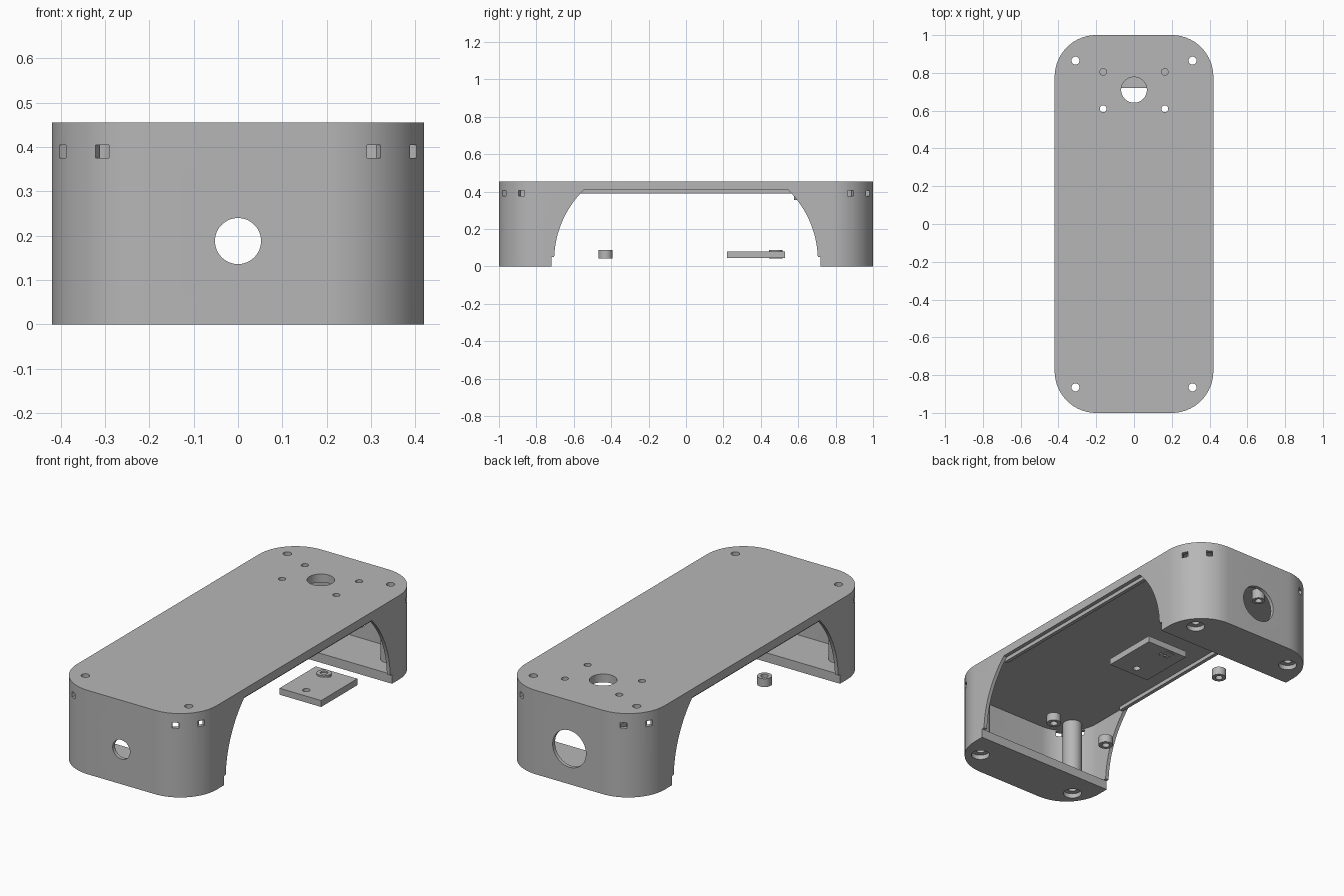
import bpy
import bmesh
from math import sin, cos, pi, radians, sqrt
from mathutils import Matrix, Vector

if "Cube" in bpy.data.objects:
    bpy.data.objects.remove(bpy.data.objects["Cube"], do_unlink=True)

grey = bpy.data.materials.new("plain_grey")
grey.use_nodes = True
COLOUR = (0.47, 0.47, 0.47, 1)
grey.diffuse_color = COLOUR
grey.node_tree.nodes["Principled BSDF"].inputs["Base Color"].default_value = COLOUR

HALF_X, HALF_Y, TOP = 0.42, 1.0, 0.455
CORNER, WALL = 0.22, 0.02
FLOOR, CEILING = 0.05, 0.41
SCREWS = [(x, y) for x in (-0.31, 0.31) for y in (-0.865, 0.865)]
MOUNTS = [(x, y) for x in (-0.163, 0.163) for y in (0.61, 0.805)]


def finish(name, bm):
    bmesh.ops.recalc_face_normals(bm, faces=bm.faces)
    mesh = bpy.data.meshes.new(name)
    bm.to_mesh(mesh)
    bm.free()
    mesh.materials.append(grey)
    obj = bpy.data.objects.new(name, mesh)
    bpy.context.collection.objects.link(obj)
    return obj


def prism(bm, outline, shift):
    """Extrude a closed outline of points along a vector."""
    face = bm.faces.new([bm.verts.new(p) for p in outline])
    result = bmesh.ops.extrude_face_region(bm, geom=[face])
    moved = [v for v in result["geom"] if isinstance(v, bmesh.types.BMVert)]
    bmesh.ops.translate(bm, verts=moved, vec=shift)


def tube(bm, x, y, z0, z1, r, sides=32):
    ring = [(x + r * cos(2 * pi * i / sides), y + r * sin(2 * pi * i / sides), z0)
            for i in range(sides)]
    prism(bm, ring, (0, 0, z1 - z0))


def box(bm, size, matrix):
    bmesh.ops.create_cube(bm, size=1, matrix=matrix @ Matrix.Diagonal((*size, 1)))


def rounded(bm, inset, z0, z1, steps=20):
    r = CORNER - inset
    points = []
    for k, (sx, sy) in enumerate([(1, 1), (-1, 1), (-1, -1), (1, -1)]):
        for i in range(steps + 1):
            a = (k + i / steps) * pi / 2
            points.append((sx * (HALF_X - CORNER) + r * cos(a),
                           sy * (HALF_Y - CORNER) + r * sin(a), z0))
    prism(bm, points, (0, 0, z1 - z0))


def combine(target, bm, operation):
    """Apply a boolean with temporary geometry."""
    helper = finish("helper", bm)
    helper.hide_render = True
    mod = target.modifiers.new("shape", "BOOLEAN")
    mod.operation, mod.solver, mod.object = operation, "EXACT", helper
    mod.use_self = True
    bpy.context.view_layer.objects.active = target
    bpy.ops.object.modifier_apply(modifier=mod.name)
    bpy.data.objects.remove(helper, do_unlink=True)


def smooth(obj):
    bpy.ops.object.select_all(action="DESELECT")
    obj.select_set(True)
    bpy.context.view_layer.objects.active = obj
    bpy.ops.object.shade_smooth_by_angle(angle=radians(30))


# Outer shell
bm = bmesh.new()
rounded(bm, 0, 0, TOP)
housing = finish("housing", bm)

# Hollow interior
bm = bmesh.new()
rounded(bm, WALL, FLOOR, CEILING)
combine(housing, bm, "DIFFERENCE")

# Arched opening across both long sides
R, CY, CZ = 0.531, 0.174, 0.03
side = [(0.72, -0.1), (0.72, FLOOR)]
for i in range(25):
    z = FLOOR + 0.001 + (CEILING - FLOOR - 0.002) * i / 24
    side.append((CY + sqrt(R * R - (z - CZ) ** 2), z))
outline = side + [(-y, z) for y, z in reversed(side)]
bm = bmesh.new()
prism(bm, [(-0.6, y, z) for y, z in outline], (1.2, 0, 0))
combine(housing, bm, "DIFFERENCE")

# Screw columns and hanging bosses
bm = bmesh.new()
for x, y in SCREWS:
    tube(bm, x, y, FLOOR - 0.01, CEILING + 0.01, 0.05)
for x, y in MOUNTS:
    tube(bm, x, y, 0.355, CEILING + 0.01, 0.033)
combine(housing, bm, "UNION")

# Screw holes, mounting holes and the round top opening
bm = bmesh.new()
for x, y in SCREWS:
    tube(bm, x, y, -0.1, 0.6, 0.021)
for x, y in MOUNTS:
    tube(bm, x, y, 0.3, 0.6, 0.018, 24)
tube(bm, 0, 0.71, 0.3, 0.6, 0.068, 48)
combine(housing, bm, "DIFFERENCE")

# Counterbores under the floor
bm = bmesh.new()
for x, y in SCREWS:
    tube(bm, x, y, -0.1, 0.025, 0.047)
combine(housing, bm, "DIFFERENCE")

# Round holes in the end walls and slots around the corners
bm = bmesh.new()
for y, r, z in ((-1, 0.052, 0.188), (1, 0.1, 0.192)):
    ring = [(r * cos(2 * pi * i / 48), y - 0.1, z + r * sin(2 * pi * i / 48))
            for i in range(48)]
    prism(bm, ring, (0, 0.2, 0))
for sx in (-1, 1):
    for sy in (-1, 1):
        for angle in (27, 61):
            a = radians(angle)
            spot = Vector((sx * (0.2 + 0.23 * cos(a)), sy * (0.78 + 0.23 * sin(a)), 0.39))
            turn = Matrix.Rotation(sx * sy * a, 4, "Z")
            box(bm, (0.07, 0.034, 0.03), Matrix.Translation(spot) @ turn)
combine(housing, bm, "DIFFERENCE")
smooth(housing)

# Rails under the long edges
for name, sx in (("left_rail", 1), ("right_rail", -1)):
    bm = bmesh.new()
    box(bm, (0.02, 1.13, 0.022), Matrix.Translation((sx * 0.388, 0, 0.4)))
    finish(name, bm)

# Loose spacers
for i, (x, y) in enumerate([(x, y) for x in (-0.17, 0.18) for y in (-0.43, 0.48)]):
    bm = bmesh.new()
    tube(bm, x, y, 0.043, 0.088, 0.037)
    spacer = finish("spacer_%d" % (i + 1), bm)
    bm = bmesh.new()
    tube(bm, x, y, 0, 0.2, 0.019, 24)
    combine(spacer, bm, "DIFFERENCE")
    smooth(spacer)

# Small loose plate with two holes
bm = bmesh.new()
box(bm, (0.25, 0.31, 0.035), Matrix.Translation((0.22, 0.375, 0.0625)))
plate = finish("loose_plate", bm)
bm = bmesh.new()
for x, y in ((0.215, 0.278), (0.205, 0.475)):
    tube(bm, x, y, 0, 0.2, 0.019, 24)
combine(plate, bm, "DIFFERENCE")
smooth(plate)
